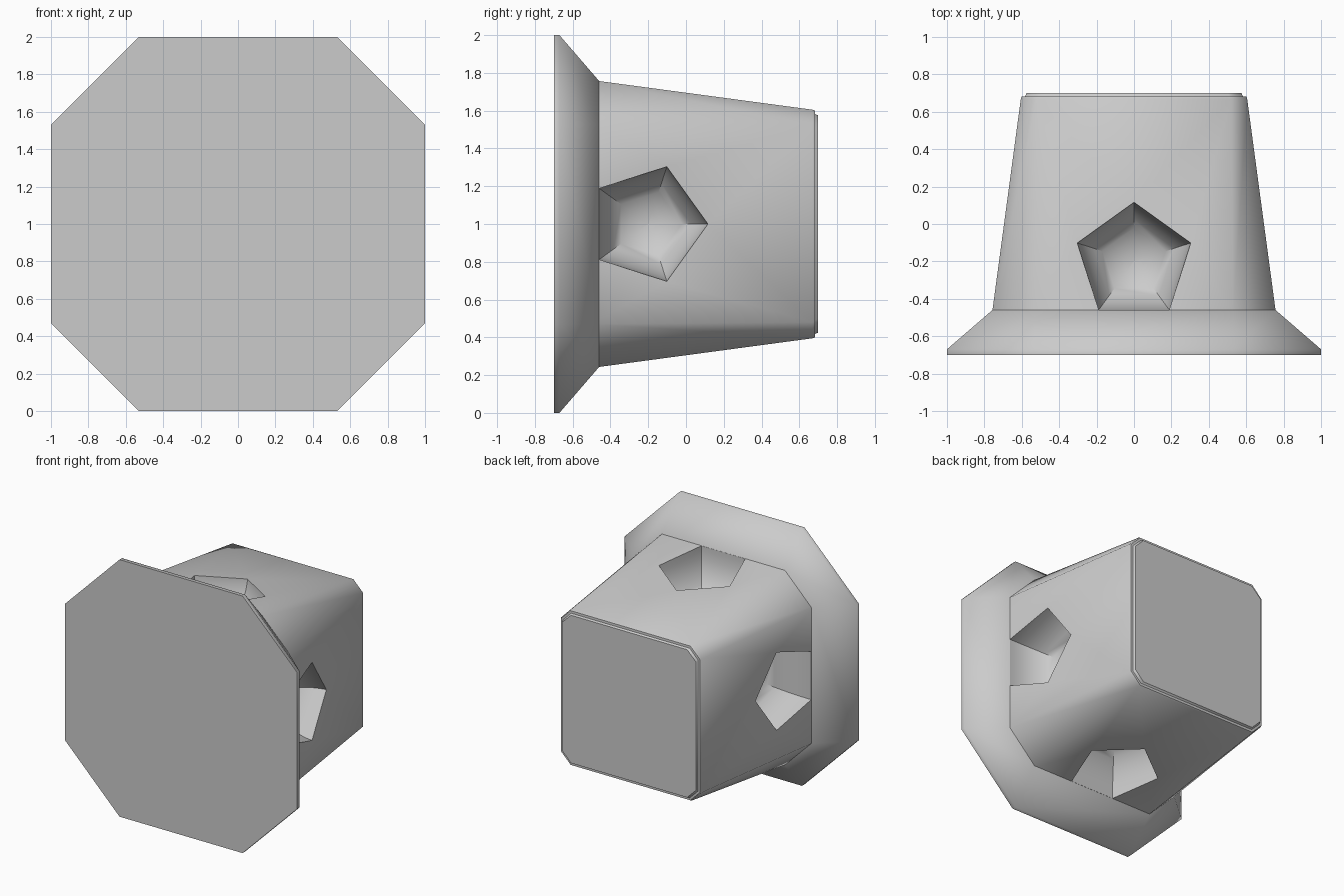
import bpy, bmesh, math
from mathutils import Matrix, Vector

if "Cube" in bpy.data.objects:
    bpy.data.objects.remove(bpy.data.objects["Cube"])

grey = bpy.data.materials.new("plain_grey")
grey.diffuse_color = (0.6, 0.6, 0.6, 1)
grey.use_nodes = True
grey.node_tree.nodes["Principled BSDF"].inputs["Base Color"].default_value = grey.diffuse_color
CZ = 1.0


def make_object(name, bm):
    bmesh.ops.recalc_face_normals(bm, faces=bm.faces)
    me = bpy.data.meshes.new(name)
    bm.to_mesh(me)
    bm.free()
    me.materials.append(grey)
    ob = bpy.data.objects.new(name, me)
    bpy.context.collection.objects.link(ob)
    return ob


def skin(bm, rings):
    """Bridge equal-sized vertex rings and cap both ends."""
    n = len(rings[0])
    for a, b in zip(rings, rings[1:]):
        for i in range(n):
            j = (i + 1) % n
            bm.faces.new((a[i], a[j], b[j], b[i]))
    bm.faces.new(rings[0])
    bm.faces.new(rings[-1])


def octagon_loft(name, sections):
    """Loft chamfered squares along y: (y, half size, half flat length)."""
    bm = bmesh.new()
    rings = []
    for y, h, c in sections:
        pts = [(c, h), (h, c), (h, -c), (c, -h), (-c, -h), (-h, -c), (-h, c), (-c, h)]
        rings.append([bm.verts.new((x, y, CZ + z)) for x, z in pts])
    skin(bm, rings)
    return make_object(name, bm)


def pocket_cutter(turn):
    """Five-sided ball with its pole pointing out of one side."""
    bm = bmesh.new()
    rot = Matrix.Rotation(turn, 4, 'Y')
    r, rings = 0.32, []
    levels = [(0.25, r), (0.0, r)]
    levels += [(-r * math.sin(t), r * math.cos(t)) for t in
               (math.radians(11.25 * k) for k in range(1, 8))]
    levels.append((-r, 0.004))
    for h, rad in levels:
        ring = []
        for k in range(5):
            a = math.tau * k / 5
            p = rot @ Vector((rad * math.sin(a), -0.2 + rad * math.cos(a), 0.72 + h))
            ring.append(bm.verts.new(p + Vector((0, 0, CZ))))
        rings.append(ring)
    skin(bm, rings)
    ob = make_object("pocket_cutter", bm)
    ob.hide_render = True
    return ob


# Wide octagonal front flange
flange = octagon_loft("front_flange", [
    (-0.70, 1.0, 0.53), (-0.67, 1.0, 0.53), (-0.46, 0.757, 0.53)])

# Tapered body with a small stepped back panel
body = octagon_loft("tapered_body", [
    (-0.50, 0.762, 0.53), (0.67, 0.605, 0.52), (0.682, 0.60, 0.515),
    (0.683, 0.582, 0.51), (0.70, 0.575, 0.50)])

# Faceted pockets on the four sides
cutters = [pocket_cutter(k * math.pi / 2) for k in range(4)]
for c in cutters:
    m = body.modifiers.new("pocket", 'BOOLEAN')
    m.operation = 'DIFFERENCE'
    m.solver = 'EXACT'
    m.object = c
bpy.context.view_layer.update()
deps = bpy.context.evaluated_depsgraph_get()
body.data = bpy.data.meshes.new_from_object(body.evaluated_get(deps))
body.modifiers.clear()
for c in cutters:
    bpy.data.objects.remove(c)

# Soft corners, crisp rims
for ob in (flange, body):
    bpy.ops.object.select_all(action='DESELECT')
    ob.select_set(True)
    bpy.context.view_layer.objects.active = ob
    bpy.ops.object.shade_smooth_by_angle(angle=math.radians(47))
